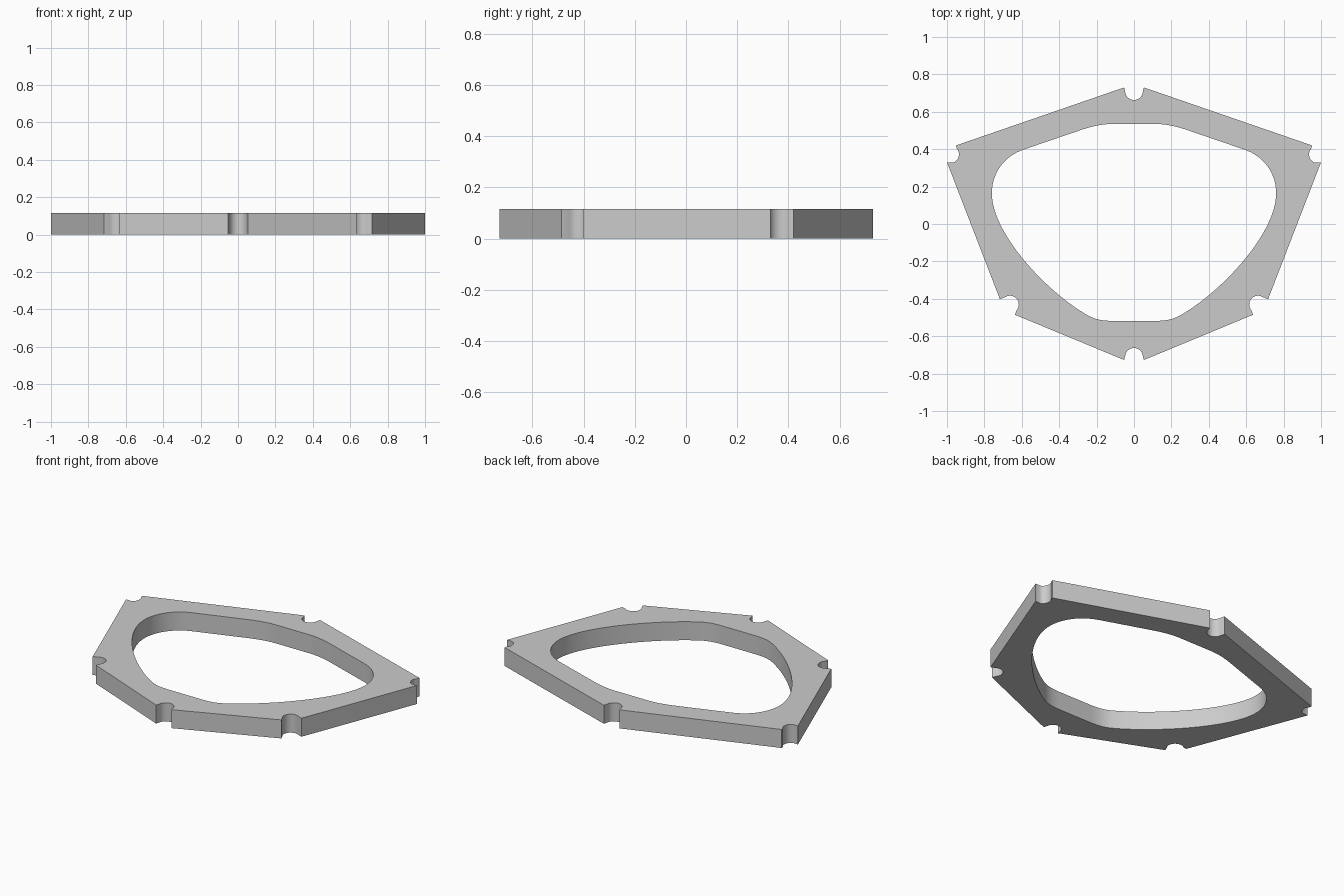
import bpy, bmesh
from math import atan2, cos, sin, pi
from mathutils import Vector
from mathutils.geometry import interpolate_bezier

if "Cube" in bpy.data.objects:
    bpy.data.objects.remove(bpy.data.objects["Cube"])

HEIGHT = 0.115
RADIUS = 0.047


def notch(centre, start, end, steps=16):
    """Counter-clockwise arc about centre, from start to end."""
    a = atan2(start[1] - centre[1], start[0] - centre[0])
    b = atan2(end[1] - centre[1], end[0] - centre[0])
    sweep = (b - a) % (2 * pi)
    return [(centre[0] + RADIUS * cos(a + sweep * i / steps),
             centre[1] + RADIUS * sin(a + sweep * i / steps)) for i in range(steps + 1)]


def bend(a, b, c, d, steps=16):
    """Smooth curve through two ends with two handles."""
    pts = interpolate_bezier(*(Vector((*p, 0)) for p in (a, b, c, d)), steps + 1)
    return [(p.x, p.y) for p in pts]


def mirrored(half):
    """Close a right half, listed top to bottom, with its mirror image."""
    return half + [(-x, y) for x, y in reversed(half) if abs(x) > 1e-5]


# Outer outline: straight sides with a round notch at every corner
outer = [(0, 0.71 - RADIUS)]
outer += notch((0, 0.71), (0, 0), (0.044, 0.695))[0:]
outer += [(0.053, 0.73), (0.952, 0.42)]
outer += notch((0.983, 0.372), (0.948, 0.403), (0.964, 0.329))
outer += [(1.0, 0.33), (0.717, -0.402)]
outer += notch((0.663, -0.43), (0.69, -0.393), (0.626, -0.459))
outer += [(0.637, -0.485), (0.053, -0.727)]
outer += notch((0, -0.71), (0.044, -0.695), (0, 0))
outer = mirrored(outer[1:])

# Inner opening: flat top and bottom, rounded shoulders, long curved flanks
inner = mirrored(
    bend((0.11, 0.535), (0.18, 0.535), (0.24, 0.518), (0.30, 0.497))
    + bend((0.59, 0.398), (0.70, 0.361), (0.76, 0.265), (0.76, 0.165))
    + bend((0.76, 0.165), (0.76, -0.05), (0.47, -0.36), (0.25, -0.487), 32)[1:]
    + bend((0.25, -0.487), (0.21, -0.51), (0.17, -0.518), (0.11, -0.518))[1:])

# Frame: fill between the outlines and extrude upward
bm = bmesh.new()
for loop in (outer, inner):
    verts = [bm.verts.new((x, y, 0)) for x, y in loop]
    for i, v in enumerate(verts):
        bm.edges.new((v, verts[i - 1]))
bmesh.ops.triangle_fill(bm, edges=bm.edges[:], use_beauty=True, normal=(0, 0, 1))
raised = bmesh.ops.extrude_face_region(bm, geom=bm.faces[:], use_keep_orig=True)["geom"]
bmesh.ops.translate(bm, vec=(0, 0, HEIGHT),
                    verts=[g for g in raised if isinstance(g, bmesh.types.BMVert)])
bmesh.ops.recalc_face_normals(bm, faces=bm.faces[:])
mesh = bpy.data.meshes.new("notched_frame")
bm.to_mesh(mesh)
bm.free()
frame = bpy.data.objects.new("notched_frame", mesh)
bpy.context.collection.objects.link(frame)

# Plain grey finish
grey = bpy.data.materials.new("light_grey")
grey.use_nodes = True
colour = (0.6, 0.6, 0.6, 1)
grey.diffuse_color = colour
grey.node_tree.nodes["Principled BSDF"].inputs["Base Color"].default_value = colour
mesh.materials.append(grey)

# Smooth curved walls, sharp edges elsewhere
bpy.context.view_layer.objects.active = frame
frame.select_set(True)
bpy.ops.object.shade_smooth_by_angle(angle=pi / 6)
